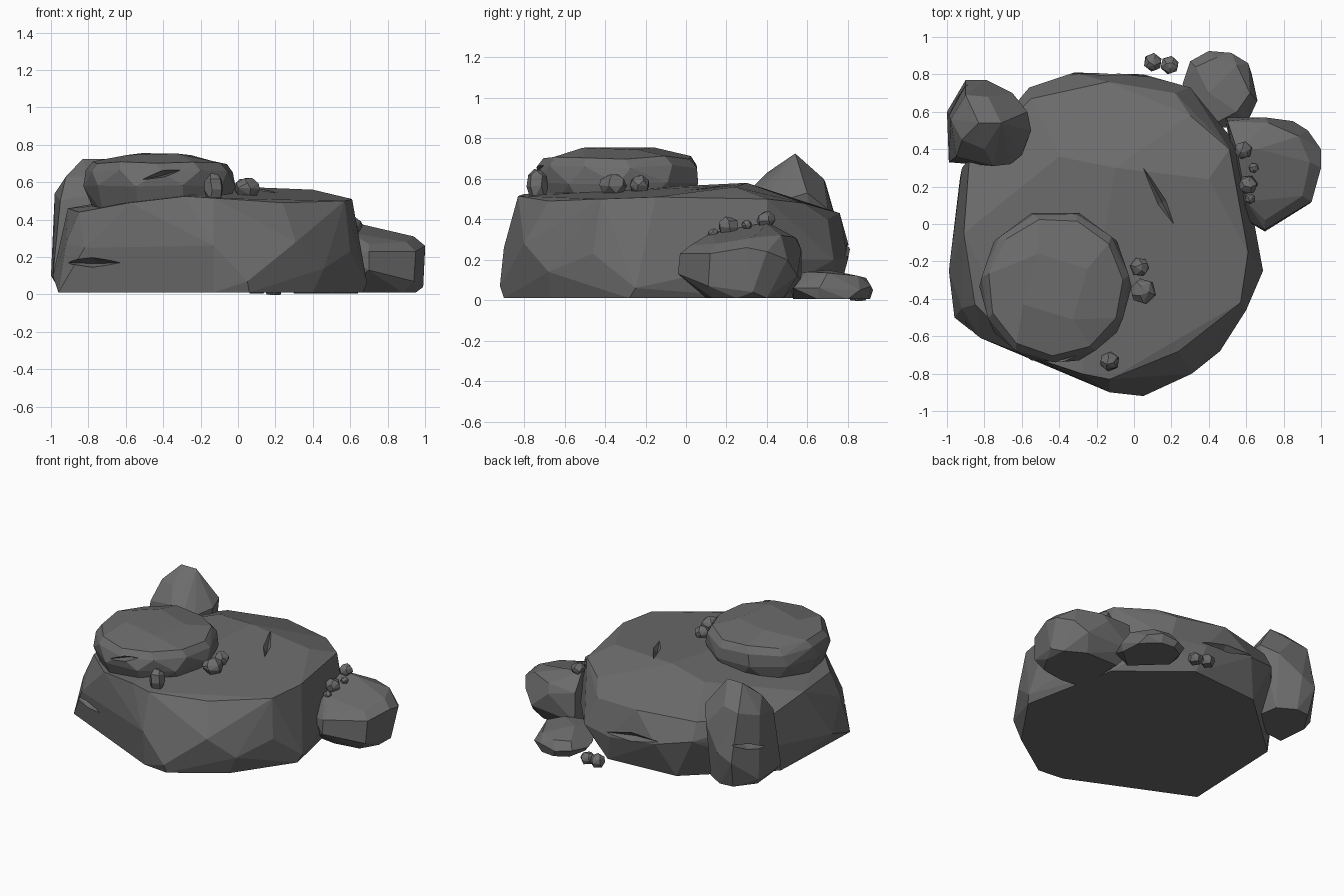
import bpy, bmesh, math, random
from mathutils import Vector

grey = bpy.data.materials.new("dark_stone")
grey.diffuse_color = (.15, .15, .15, 1)


def hull(name, pts, dissolve=6):
    """Faceted stone: convex hull of a few corner points."""
    bm = bmesh.new()
    for p in pts:
        bm.verts.new(p)
    res = bmesh.ops.convex_hull(bm, input=bm.verts[:])
    junk = {g for g in res["geom_interior"] + res["geom_unused"]
            if isinstance(g, bmesh.types.BMVert)}
    bmesh.ops.delete(bm, geom=list(junk), context='VERTS')
    bmesh.ops.dissolve_limit(bm, angle_limit=math.radians(dissolve),
                             verts=bm.verts[:], edges=bm.edges[:])
    bmesh.ops.recalc_face_normals(bm, faces=bm.faces[:])
    me = bpy.data.meshes.new(name)
    bm.to_mesh(me)
    bm.free()
    me.materials.append(grey)
    ob = bpy.data.objects.new(name, me)
    bpy.context.collection.objects.link(ob)
    return ob


def crack(rock, a, b, width, normal, depth=0.05):
    """Cut a thin wedge-shaped crack from a to b on the rock surface."""
    a, b, n = Vector(a), Vector(b), Vector(normal).normalized()
    side = (b - a).cross(n).normalized() * width / 2
    mid = (a + b) / 2
    top = n * 0.06
    pts = [a + top, b + top, mid + side + top, mid - side + top,
           a, b, mid + side, mid - side, mid - n * depth]
    cutter = hull(rock.name + "_crack_cutter", pts, 0.1)
    cutter.hide_render = True
    cutter.hide_viewport = True
    cutter.display_type = 'WIRE'
    mod = rock.modifiers.new("crack", 'BOOLEAN')
    mod.operation = 'DIFFERENCE'
    mod.solver = 'EXACT'
    mod.object = cutter


def pebble(name, x, y, z, r, h, seed):
    """Small irregular stone made of rings."""
    rnd = random.Random(seed)
    pts = []
    for zz, k, n in ((-h, .75, 4), (-h * .2, 1, 6), (h * .5, .9, 5), (h, .4, 3)):
        off = rnd.random() * 6
        for i in range(n):
            t = off + math.tau * i / n
            pts.append((x + r * k * math.cos(t), y + r * k * math.sin(t),
                        z + zz + rnd.uniform(-.1, .1) * h))
    return hull(name, pts, 12)


# Main flat boulder
base = [(-.96, -.5), (-.13, -.88), (.06, -.9), (.4, -.67), (.67, -.28),
        (.53, .4), (.1, .75), (-.42, .71), (-.93, .25)]
middle = [(-.99, -.25, .1), (-.13, -.9, .26), (.05, -.92, .07), (.31, -.8, .28),
          (.21, -.83, .14), (.46, -.68, .14), (.6, -.46, .23), (.69, -.25, .06),
          (.63, -.1, .3), (.57, .4, .2), (.3, .73, .2), (.05, .8, .2),
          (-.32, .81, .25), (-.56, .73, .3), (-.82, -.61, .25), (-.92, .3, .2),
          (-.92, -.45, .27)]
rim = [(-.85, -.43, .44), (-.91, -.05, .46), (-.58, -.7, .49), (-.28, -.8, .525),
       (-.13, -.83, .515), (.24, -.68, .49), (.57, -.42, .5), (.61, -.15, .51),
       (.51, .4, .5), (.3, .58, .48), (.22, .7, .4), (-.14, .76, .43),
       (-.55, .67, .42), (-.88, .35, .4),
       (.4, .24, .56), (-.1, .3, .58), (-.4, .36, .55), (.1, .1, .575)]
main = hull("main_boulder", [(x, y, .01) for x, y in base] + middle + rim)
crack(main, (.05, .3, .57), (.25, -.07, .56), .06, (0, 0, 1))
crack(main, (-.95, -.5, .17), (-.6, -.7, .17), .05, (-.45, -.89, .1))
crack(main, (-.35, .8, .27), (.1, .79, .22), .06, (0, 1, .2))

# Flat boulder lying on top
pts = []
for z, r, n, off in ((.44, .36, 9, .2), (.58, .415, 10, 0), (.66, .405, 11, .15),
                     (.705, .37, 11, .1), (.75, .2, 4, .5)):
    for i in range(n):
        t = off + math.tau * i / n
        pts.append((-.42 + r * .98 * math.cos(t), -.335 + r * math.sin(t),
                    z + .008 * math.sin(3 * i + n)))
cap = hull("upper_boulder", pts, 9)
crack(cap, (-.53, -.735, .61), (-.26, -.715, .68), .035, (0, -1, .15))

# Upright stone at the back left
tall = hull("upright_stone", [
    (-.95, .36, .05), (-.97, .57, .05), (-.88, .72, .06), (-.78, .73, .06),
    (-.66, .66, .06), (-.6, .4, .05), (-.99, .33, .1), (-1, .6, .1),
    (-.9, .77, .25), (-.79, .77, .3), (-.65, .7, .45), (-.57, .6, .53),
    (-.55, .5, .5), (-.6, .37, .48), (-.66, .32, .5), (-.75, .31, .54),
    (-.95, .36, .5), (-.98, .56, .54), (-.9, .69, .58), (-.78, .68, .6),
    (-.83, .54, .725), (-.71, .54, .725), (-.8, .4, .63), (-.92, .45, .63)], 9)
crack(tall, (-1, .5, .3), (-.88, .78, .38), .04, (-.9, .45, 0))

# Low stone on the right
hull("right_stone", [
    (.55, .48, .01), (.8, .48, .01), (.94, .4, .01), (.95, .25, .01), (.88, .13, .01),
    (.7, .1, .01), (.55, .12, .01), (.49, .57, .1), (.7, .57, .25), (.85, .55, .12),
    (.93, .5, .2), (1, .4, .24), (1, .3, .26), (.99, .33, .04), (.95, .12, .23),
    (.94, .11, .07), (.7, -.03, .23), (.7, -.04, .13), (.58, .03, .2), (.5, .55, .3),
    (.72, .54, .31), (.88, .47, .32), (.94, .33, .31), (.9, .15, .28), (.7, .02, .27),
    (.6, .12, .33), (.66, .4, .375), (.55, .4, .385)], 9)

# Flat stone at the back
hull("back_stone", [
    (.3, .72, .005), (.33, .86, .005), (.42, .91, .005), (.52, .9, .005), (.63, .8, .005),
    (.64, .65, .005), (.5, .53, .005), (.26, .75, .05), (.3, .87, .06), (.4, .925, .05),
    (.52, .915, .07), (.61, .86, .05), (.66, .66, .06), (.6, .53, .06), (.33, .84, .11),
    (.44, .89, .11), (.55, .85, .12), (.62, .7, .135), (.4, .7, .15), (.55, .6, .14),
    (.36, .5, .12), (.27, .68, .06)], 9)

# Loose pebbles
for i, p in enumerate([(.1, .865, .045, .05, .04), (.19, .85, .035, .05, .035),
                       (.585, .395, .4, .048, .035), (.64, .3, .375, .027, .02),
                       (.61, .21, .37, .052, .04), (.62, .135, .33, .028, .022),
                       (.03, -.23, .575, .052, .038), (.05, -.36, .575, .07, .045),
                       (-.13, -.735, .575, .054, .072)]):
    pebble(f"pebble_{i + 1}", *p, seed=i + 3)
